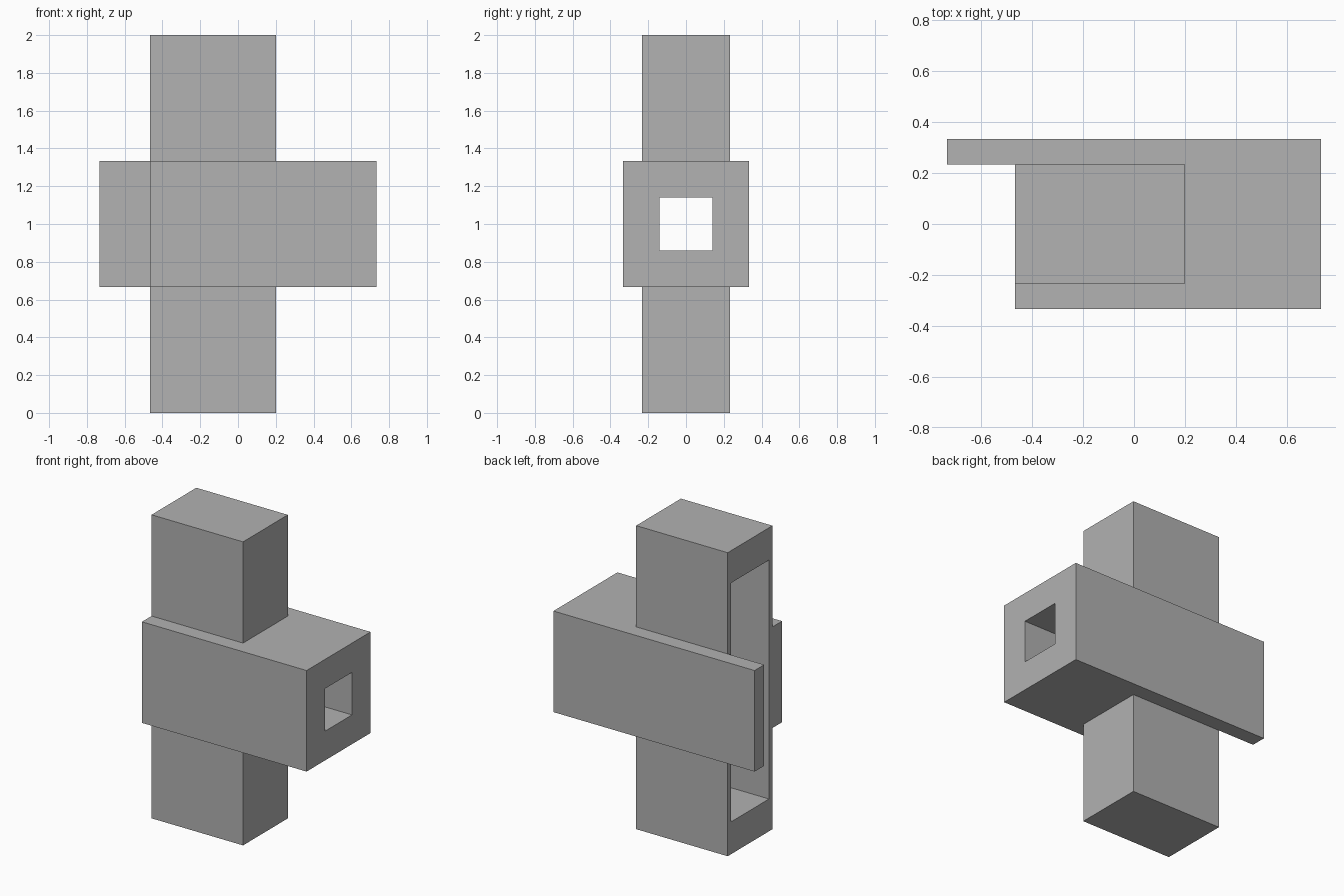
import bpy
import bmesh

cube = bpy.data.objects.get("Cube")
if cube:
    bpy.data.objects.remove(cube, do_unlink=True)

# Single grey finish
GREY = (0.445, 0.445, 0.445, 1.0)
grey = bpy.data.materials.new("plain_grey")
grey.use_nodes = True
grey.diffuse_color = GREY
grey.node_tree.nodes["Principled BSDF"].inputs["Base Color"].default_value = GREY


def prism(name, outline, z0, z1):
    """Extrude a plan outline straight up from z0 to z1."""
    bm = bmesh.new()
    face = bm.faces.new([bm.verts.new((x, y, z0)) for x, y in outline])
    top = bmesh.ops.extrude_face_region(bm, geom=[face])["geom"]
    verts = [v for v in top if isinstance(v, bmesh.types.BMVert)]
    bmesh.ops.translate(bm, verts=verts, vec=(0, 0, z1 - z0))
    bmesh.ops.recalc_face_normals(bm, faces=bm.faces)
    mesh = bpy.data.meshes.new(name)
    bm.to_mesh(mesh)
    bm.free()
    mesh.materials.append(grey)
    obj = bpy.data.objects.new(name, mesh)
    bpy.context.collection.objects.link(obj)
    return obj


def box(name, x0, x1, half_y, z0, z1):
    outline = [(x0, -half_y), (x1, -half_y), (x1, half_y), (x0, half_y)]
    return prism(name, outline, z0, z1)


def combine(target, tool, operation):
    """Apply a boolean and discard the tool object."""
    tool.hide_render = True
    mod = target.modifiers.new(operation.lower(), "BOOLEAN")
    mod.operation = operation
    mod.solver = "EXACT"
    mod.object = tool
    bpy.context.view_layer.objects.active = target
    bpy.ops.object.modifier_apply(modifier=mod.name)
    bpy.data.objects.remove(tool, do_unlink=True)


BACK, FRONT, END = -0.467, 0.2, 0.733

# Upright column
body = box("cross_block", BACK, FRONT, 0.233, 0, 2)

# Cross beam with a thin tongue running past the column
beam = prism("cross_beam", [(BACK, -0.333), (END, -0.333), (END, 0.333),
                            (-END, 0.333), (-END, 0.233), (BACK, 0.233)],
             0.667, 1.333)
combine(body, beam, "UNION")

# Tall slot in the column's open side
combine(body, box("slot_cutter", BACK - 0.1, -0.013, 0.197, 0.213, 1.787), "DIFFERENCE")

# Square socket through the beam's end into the slot
combine(body, box("socket_cutter", -0.1, END + 0.1, 0.14, 0.86, 1.14), "DIFFERENCE")
